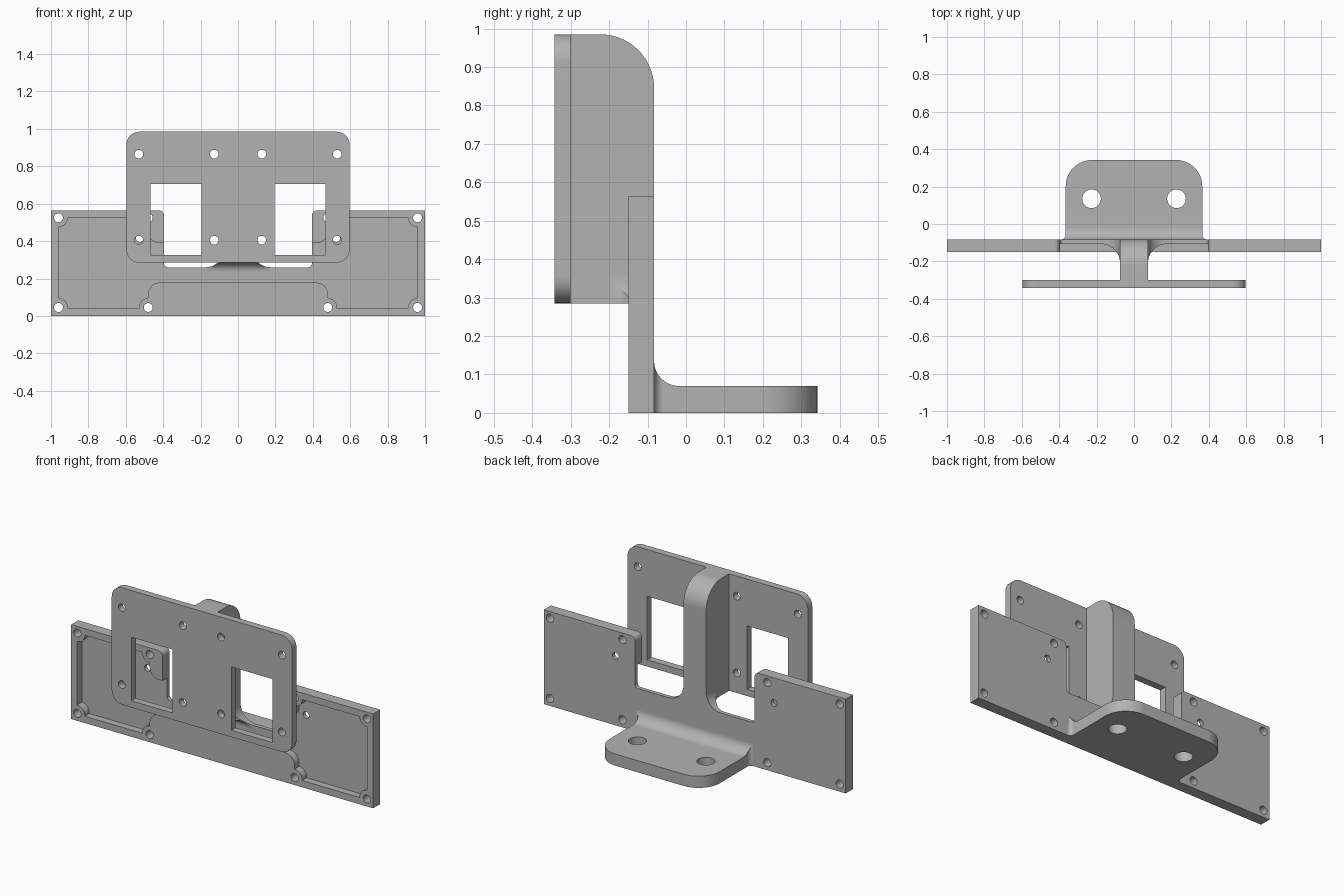
import bpy, bmesh, math

cube = bpy.data.objects.get("Cube")
if cube:
    bpy.data.objects.remove(cube, do_unlink=True)

grey = bpy.data.materials.new("plain grey")
grey.use_nodes = True
colour = (0.45, 0.45, 0.45, 1)
grey.diffuse_color = colour
grey.node_tree.nodes["Principled BSDF"].inputs["Base Color"].default_value = colour


def arc(cx, cy, r, start, end, steps=10):
    angles = [math.radians(start + (end - start) * i / steps) for i in range(steps + 1)]
    return [(cx + r * math.cos(a), cy + r * math.sin(a)) for a in angles]


def mirrored(half):
    return half + [(-x, v) for x, v in reversed(half) if x > 1e-6]


def prism(name, outline, axis, low, high):
    """Extrude a closed 2D outline along the given axis."""
    place = {"x": lambda a, b, d: (d, a, b),
             "y": lambda a, b, d: (a, d, b),
             "z": lambda a, b, d: (a, b, d)}[axis]
    bm = bmesh.new()
    bottom = [bm.verts.new(place(a, b, low)) for a, b in outline]
    top = [bm.verts.new(place(a, b, high)) for a, b in outline]
    bm.faces.new(bottom)
    bm.faces.new(top)
    for i in range(len(outline)):
        j = (i + 1) % len(outline)
        bm.faces.new((bottom[i], bottom[j], top[j], top[i]))
    bmesh.ops.recalc_face_normals(bm, faces=bm.faces)
    mesh = bpy.data.meshes.new(name)
    bm.to_mesh(mesh)
    bm.free()
    mesh.materials.append(grey)
    obj = bpy.data.objects.new(name, mesh)
    bpy.context.collection.objects.link(obj)
    return obj


def combine(target, tool, operation):
    """Apply a boolean and remove the tool."""
    mod = target.modifiers.new("boolean", "BOOLEAN")
    mod.operation, mod.solver, mod.object = operation, "EXACT", tool
    bpy.context.view_layer.objects.active = target
    bpy.ops.object.modifier_apply(modifier=mod.name)
    bpy.data.objects.remove(tool, do_unlink=True)


def drill(target, centres, r, axis, low, high):
    for x, v in centres:
        for side in (-1, 1):
            hole = prism("hole", arc(side * x, v, r, 0, 345, 23), axis, low, high)
            combine(target, hole, "DIFFERENCE")


BACK, FLOOR, RIM = -0.083, -0.107, -0.15

# Wide back plate with an open notch at the top
bracket = prism("bracket", [(-1, 0), (1, 0), (1, 0.565), (-1, 0.565)], "y", RIM, BACK)
notch = ([(0, 0.26)] + arc(0.375, 0.28, 0.02, -90, 0, 5)
         + arc(0.425, 0.535, 0.03, 180, 90, 6) + [(0.425, 0.7), (0, 0.7)])
combine(bracket, prism("notch", mirrored(notch), "y", -0.3, 0.1), "DIFFERENCE")

# Shallow front pocket that leaves a rim and screw bosses
pocket = ([(0, 0.178)] + arc(0.42, 0.118, 0.06, 90, 0)
          + arc(0.48, 0.045, 0.05, 90, -5) + arc(0.96, 0.045, 0.05, 185, 90)
          + arc(0.96, 0.525, 0.05, 270, 180) + arc(0.48, 0.525, 0.05, 0, -90)
          + arc(0.42, 0.45, 0.06, 0, -90) + [(0, 0.39)])
combine(bracket, prism("pocket", mirrored(pocket), "y", -0.3, FLOOR), "DIFFERENCE")
drill(bracket, [(0.96, 0.525), (0.96, 0.045), (0.48, 0.045), (0.48, 0.525)],
      0.024, "y", -0.3, 0.1)
drill(bracket, [(0.525, 0.415)], 0.02, "y", -0.3, 0.1)

# Upright stem with a rounded top back corner
stem = prism("stem", [(-0.32, 0.285), (BACK, 0.285)] + arc(-0.223, 0.845, 0.14, 0, 90, 14)
             + [(-0.32, 0.985)], "x", -0.075, 0.075)

# Filleted flare where the stem meets the back plate
flare = prism("flare", mirrored([(0, -0.207)] + arc(0.175, -0.207, 0.1, 180, 90)
              + [(0.175, BACK), (0, BACK)]), "z", 0.2, 0.4)
flare_front = mirrored([(0, 0.235), (0.175, 0.235)]
                       + arc(0.175, 0.36, 0.1, 270, 180) + [(0, 0.36)])
flare_side = ([(0, 0.235)] + arc(-0.157, 0.235, 0.05, 0, 90)
              + [(-0.25, 0.285), (-0.25, 0.4), (0, 0.4)])
combine(flare, prism("flare_front", flare_front, "y", -0.3, 0), "INTERSECT")
combine(flare, prism("flare_side", flare_side, "x", -0.3, 0.3), "INTERSECT")

# Front mounting plate with two windows
front = mirrored([(0, 0.285)] + arc(0.527, 0.355, 0.07, -90, 0)
                 + arc(0.527, 0.915, 0.07, 0, 90) + [(0, 0.985)])
front_plate = prism("front_plate", front, "y", -0.342, -0.3)
for side in (-1, 1):
    a, b = side * 0.195, side * 0.467
    window = prism("window", [(a, 0.325), (b, 0.325), (b, 0.705), (a, 0.705)], "y", -0.4, -0.2)
    combine(front_plate, window, "DIFFERENCE")
drill(front_plate, [(x, z) for x in (0.53, 0.127) for z in (0.405, 0.865)],
      0.023, "y", -0.4, -0.2)

# Rear foot flange with fillets into the back plate
foot = prism("foot", mirrored([(0, -0.1), (0.39, -0.1)] + arc(0.39, -0.058, 0.025, 270, 180, 6)
             + arc(0.225, 0.202, 0.14, 0, 90, 14) + [(0, 0.342)]), "z", 0, 0.2)
foot_side = ([(-0.1, 0), (0.4, 0), (0.4, 0.07)]
             + arc(-0.018, 0.135, 0.065, 270, 180) + [(-0.1, 0.135)])
combine(foot, prism("foot_side", foot_side, "x", -0.5, 0.5), "INTERSECT")
drill(foot, [(0.227, 0.135)], 0.05, "z", -0.1, 0.2)

# Weld the parts into one body
for part in (flare, stem, front_plate, foot):
    combine(bracket, part, "UNION")

bpy.ops.object.select_all(action="DESELECT")
bracket.select_set(True)
bpy.context.view_layer.objects.active = bracket
bpy.ops.object.shade_smooth_by_angle(angle=math.radians(30))
normals = bracket.modifiers.new("flat face normals", "WEIGHTED_NORMAL")
normals.keep_sharp = True
